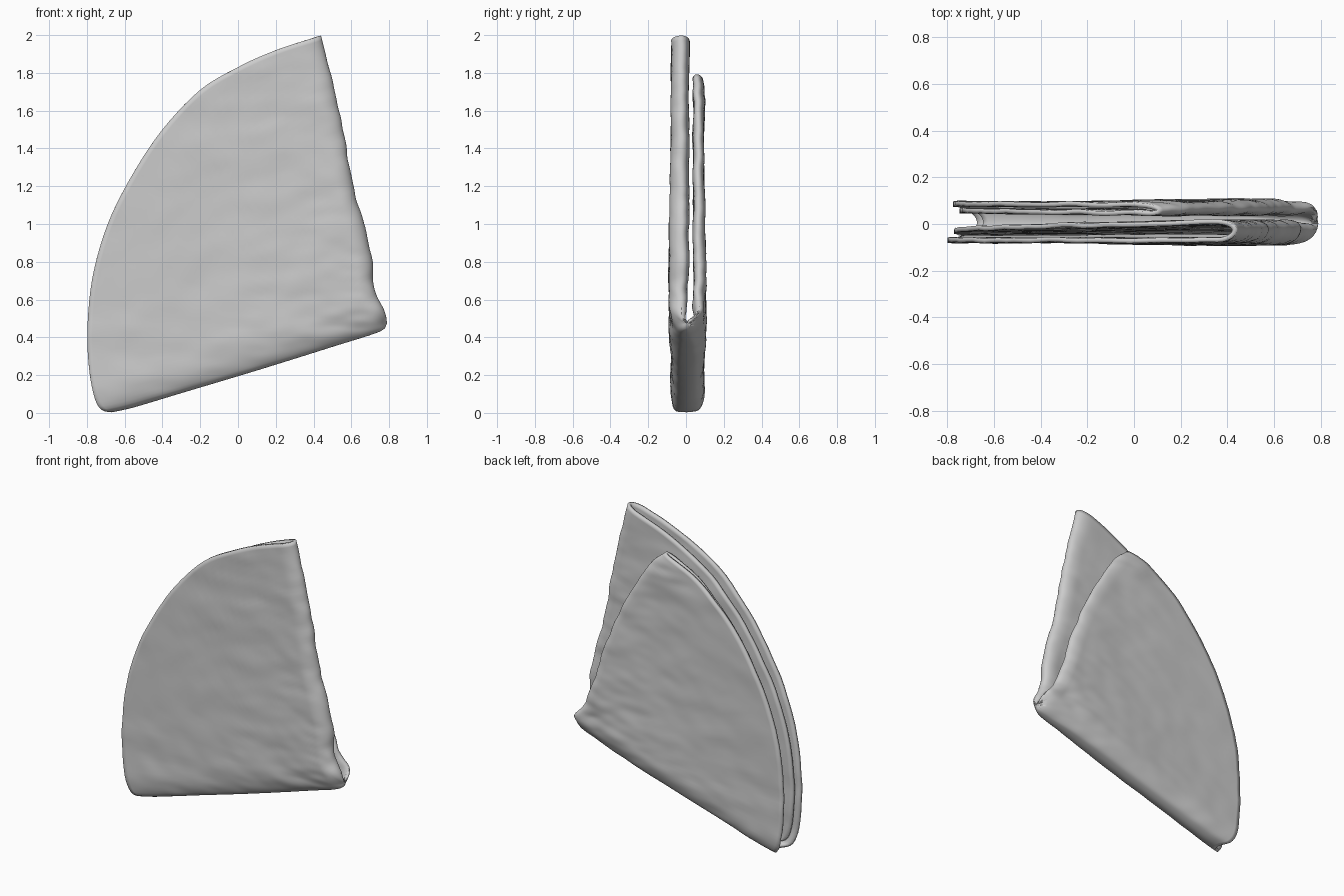
import bpy, bmesh, math
from mathutils import Vector, noise

if "Cube" in bpy.data.objects:
    bpy.data.objects.remove(bpy.data.objects["Cube"])

NT, NR = 64, 72


def curve(pts):
    """Catmull-Rom curve through 2D points, evaluated on 0..1 by arc length."""
    p = [Vector(q) for q in pts]
    p = [2 * p[0] - p[1]] + p + [2 * p[-1] - p[-2]]
    out = []
    for i in range(1, len(p) - 2):
        a, b, c, d = p[i - 1:i + 3]
        for k in range(12):
            s = k / 12
            out.append(0.5 * (2 * b + (c - a) * s + (2 * a - 5 * b + 4 * c - d) * s * s
                              + (3 * b - a - 3 * c + d) * s ** 3))
    out.append(p[-2])
    cum = [0.0]
    for a, b in zip(out, out[1:]):
        cum.append(cum[-1] + (b - a).length)

    def at(t):
        target = t * cum[-1]
        for i in range(len(out) - 1):
            if cum[i + 1] >= target:
                f = (target - cum[i]) / max(cum[i + 1] - cum[i], 1e-9)
                return out[i].lerp(out[i + 1], min(f, 1))
        return out[-1].copy()
    return at


def roll(d, w):
    """Rounded closing of a fold: 0 at the edge, 1 beyond width w."""
    return math.sqrt(max(0, 1 - (1 - min(d / w, 1)) ** 2))


# Outlines in x, z: shared bottom fold, then arc and side fold of each half
bottom = curve([(.78, .475), (.74, .437), (.5, .36), (.1, .235), (-.3, .115), (-.55, .04), (-.67, .013)])
front = (curve([(-.67, .013), (-.73, .025), (-.765, .1), (-.79, .25), (-.797, .45), (-.77, .72),
                (-.69, 1.0), (-.56, 1.26), (-.4, 1.5), (-.2, 1.71), (0, 1.83), (.2, 1.92), (.43, 1.995)]),
         curve([(.78, .475), (.765, .54), (.71, .66), (.695, .85), (.6, 1.2), (.53, 1.58), (.43, 1.995)]))
back = (curve([(-.67, .013), (-.72, .03), (-.75, .1), (-.77, .25), (-.772, .45), (-.745, .72),
               (-.66, 1.0), (-.54, 1.24), (-.4, 1.44), (-.22, 1.62), (-.05, 1.73), (.1, 1.785)]),
        curve([(.78, .475), (.765, .53), (.68, .64), (.59, .88), (.51, 1.13), (.37, 1.42),
               (.22, 1.67), (.1, 1.785)]))


def sheet_point(half, y0, y1, edge_y, inner, t, r):
    """Curved patch between the bottom fold and the side fold."""
    arc, side = half
    apex = bottom(0)
    p = (bottom(r) * (1 - t) + side(r) * t + apex * (1 - r) + arc(t) * r
         - apex * (1 - r) - bottom(1) * (1 - t) * r - side(1) * t * r)
    d0, d1 = t * r * 1.65, (1 - t) * r * 1.6
    y = y0 + (y1 - y0) * t
    if not inner:
        y += math.copysign(.012, y) * math.exp(-((r - .3) / .25) ** 2)
    y = edge_y + (y - edge_y) * roll(d1, .05)
    y = .005 + (y - .005) * roll(d0, .05 if inner else .11)
    y *= roll(r * 1.6, .09)
    if inner:
        p.y += .03 * (1 - t) ** 6 * min(1, r * 5)
        p = p.lerp(apex, .018 * min(1, (1 - t) * 4) * r)
    x, z = p
    # Soft cooking wrinkles, stronger at the apex and the top of the back half
    q = Vector((x * 3.5, y * 4, z * 8))
    amp = .006 + .012 * math.exp(-(r / .18) ** 2)
    if half is back:
        amp += .009 * math.exp(-((x - .1) ** 2 + (z - 1.7) ** 2) / .03)
    y += amp * noise.noise(q) + .5 * amp * noise.noise(q * 2.3)
    rough = .012 * t ** 8 * math.sin(math.pi * r)
    x += rough * noise.noise(Vector((x * 4, y * 9, z * 11)))
    return Vector((x, y, z))


# Four layers joined in one continuous ring by the folds
layers = [(front, -.07, -.068, -.023, False, False),
          (front, -.04, .010, -.023, True, True),
          (back, .062, .046, .064, True, False),
          (back, .086, .083, .064, False, True)]
bm = bmesh.new()
for half, y0, y1, edge_y, inner, flip in layers:
    rows = []
    for i in range(NT + 1):
        u = i / NT
        t = .5 - .5 * math.cos(math.pi * u)
        rows.append([bm.verts.new(sheet_point(half, y0, y1, edge_y, inner, t, (j / NR) ** 1.15))
                     for j in range(NR + 1)])
    for a, b in zip(rows, rows[1:]):
        for j in range(NR):
            f = [a[j], b[j], b[j + 1], a[j + 1]]
            bm.faces.new(f[::-1] if flip else f)
bmesh.ops.remove_doubles(bm, verts=bm.verts, dist=.0004)
bmesh.ops.recalc_face_normals(bm, faces=bm.faces)

mesh = bpy.data.meshes.new("folded_flatbread")
bm.to_mesh(mesh)
bm.free()
bread = bpy.data.objects.new("folded_flatbread", mesh)
bpy.context.collection.objects.link(bread)

# Thickness of the dough
solid = bread.modifiers.new("dough_thickness", 'SOLIDIFY')
solid.thickness = .02
solid.offset = 0

bpy.context.view_layer.objects.active = bread
bread.select_set(True)
bpy.ops.object.shade_smooth_by_angle(angle=math.radians(50))
